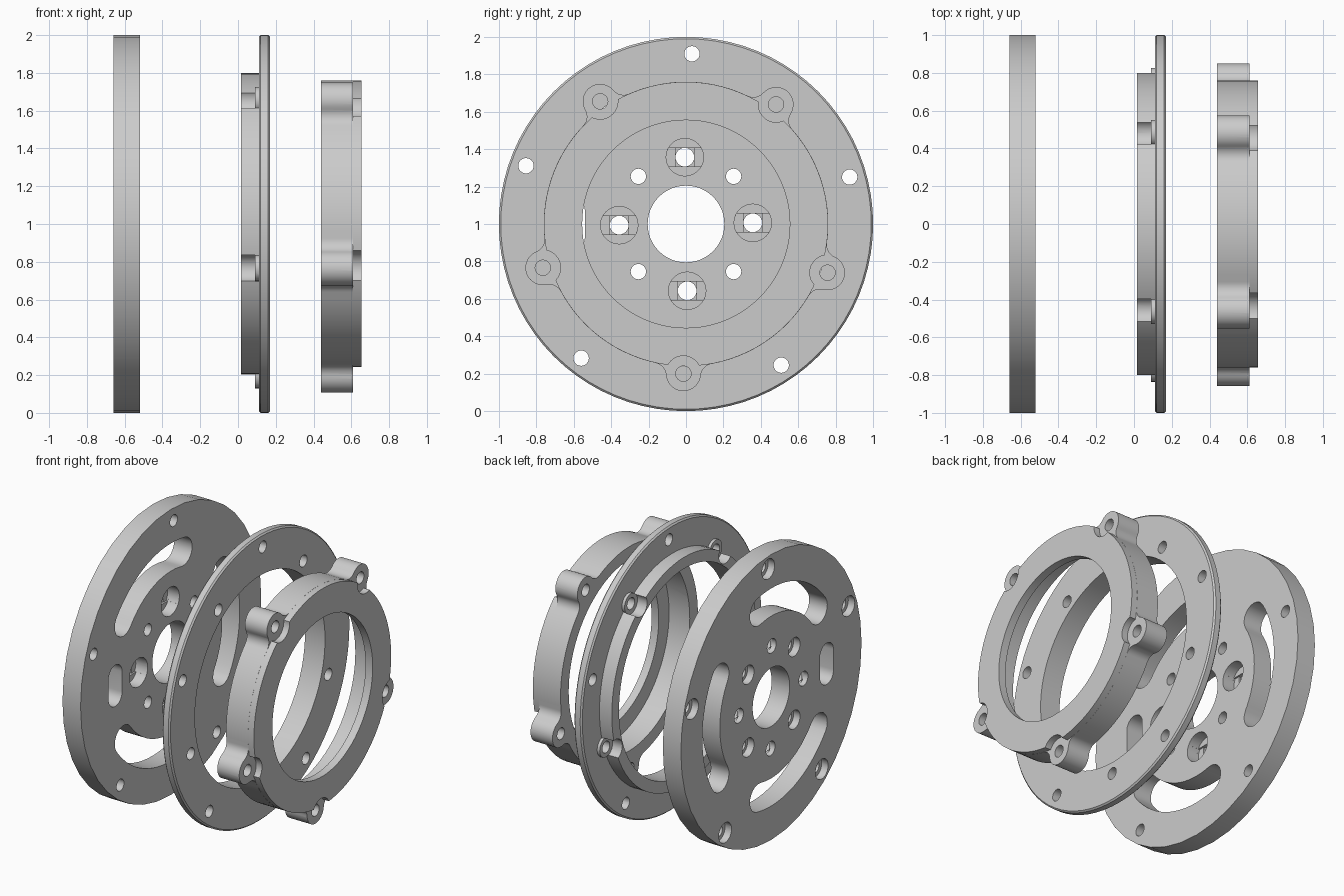
import bpy, bmesh, math
from math import cos, sin, radians, pi

if "Cube" in bpy.data.objects:
    bpy.data.objects.remove(bpy.data.objects["Cube"])

# All parts share an axis along x through z = 1; 2D points are (y, z) about it.
def circle(r, cy=0, cz=0, n=24):
    return [(cy + r * cos(2 * pi * i / n), cz + r * sin(2 * pi * i / n)) for i in range(n)]

def arc(cy, cz, r, a0, a1, n):
    return [(cy + r * cos(radians(a0 + (a1 - a0) * i / n)),
             cz + r * sin(radians(a0 + (a1 - a0) * i / n))) for i in range(n + 1)]

def polar(r, deg):
    return r * cos(radians(deg)), r * sin(radians(deg))

def finish(bm, name):
    bmesh.ops.recalc_face_normals(bm, faces=bm.faces)
    mesh = bpy.data.meshes.new(name)
    bm.to_mesh(mesh)
    bm.free()
    ob = bpy.data.objects.new(name, mesh)
    bpy.context.collection.objects.link(ob)
    return ob

def prisms(name, items):
    """One object holding several outlines extruded along x: (points, x0, x1)."""
    bm = bmesh.new()
    for pts, x0, x1 in items:
        a = [bm.verts.new((x0, y, z + 1)) for y, z in pts]
        b = [bm.verts.new((x1, y, z + 1)) for y, z in pts]
        bm.faces.new(a)
        bm.faces.new(b[::-1])
        for i in range(len(pts)):
            j = (i + 1) % len(pts)
            bm.faces.new((a[i], b[i], b[j], a[j]))
    return finish(bm, name)

def lathe(name, profile, n):
    """Closed (x, radius) profile swept about the axis."""
    bm = bmesh.new()
    rings = [[bm.verts.new((x, r * cos(2 * pi * i / n), 1 + r * sin(2 * pi * i / n)))
              for x, r in profile] for i in range(n)]
    for i in range(n):
        p, q = rings[i], rings[(i + 1) % n]
        for k in range(len(profile)):
            m = (k + 1) % len(profile)
            bm.faces.new((p[k], p[m], q[m], q[k]))
    return finish(bm, name)

def combine(ob, items, op='DIFFERENCE'):
    tool = prisms("cutter", items)
    tool.hide_render = True
    mod = ob.modifiers.new("bool", 'BOOLEAN')
    mod.object, mod.operation, mod.solver = tool, op, 'EXACT'
    bpy.context.view_layer.objects.active = ob
    bpy.ops.object.modifier_apply(modifier=mod.name)
    bpy.data.objects.remove(tool, do_unlink=True)

def smooth(ob):
    bpy.ops.object.select_all(action='DESELECT')
    ob.select_set(True)
    bpy.context.view_layer.objects.active = ob
    bpy.ops.object.shade_smooth_by_angle(angle=radians(30))

def arc_slot(r, w, a0, a1):
    e0, e1 = polar(r, a0), polar(r, a1)
    return (arc(0, 0, r + w, a0, a1, 16) + arc(*e1, w, a1, a1 + 180, 10)[1:]
            + arc(0, 0, r - w, a1, a0, 16)[1:] + arc(*e0, w, a0 + 180, a0 + 360, 10)[1:-1])

rim = [polar(0.91, 88 + 72 * i) for i in range(5)]
lugs = [53 + 72 * i for i in range(5)]
lug_pts = [polar(0.8, a) for a in lugs]
axial = [polar(0.357, 1 + 90 * i) for i in range(4)]
diagonal = [polar(0.36, 45 + 90 * i) for i in range(4)]

# Base plate: through holes, three arc slots and one short straight slot
base = prisms("base_plate", [(circle(1, n=40), -0.66, -0.52)])
short_slot = arc(-0.615, 0.07, 0.075, 0, 180, 12) + arc(-0.615, -0.07, 0.075, 180, 360, 12)
combine(base, [(p, -0.8, -0.4) for p in
               [circle(0.205, n=48), short_slot]
               + [arc_slot(0.665, 0.097, a, b) for a, b in ((78, 142), (-32, 32), (218, 282))]
               + [circle(0.041, *p) for p in rim + diagonal]
               + [circle(0.05, *p) for p in axial]])
# Stepped pockets on the front, counterbores on the back
square = [(-.05, -.05), (.05, -.05), (.05, .05), (-.05, .05)]
strip = arc(0, 0, 0.0999, -30, 30, 6) + arc(0, 0, 0.0999, 150, 210, 6)
for shape, x0 in ((square, -0.625), (strip, -0.612)):
    combine(base, [([(y + a, z + b) for y, z in shape], x0, -0.4) for a, b in axial])
combine(base, [(circle(0.1, *p, 32), -0.6, -0.4) for p in axial]
        + [(circle(0.07, *p), -0.8, -0.61) for p in rim]
        + [(circle(0.065, *p), -0.8, -0.61) for p in diagonal])
smooth(base)

# Middle flange with rear collar, screw pads and nut pockets
flange = lathe("middle_flange", [(.015, .72), (.015, .8), (.11, .8), (.11, .99), (.12, 1),
                                 (.16, 1), (.17, .99), (.17, .72)], 80)
combine(flange, [(circle(0.07, *p), 0.05, 0.15) for p in lug_pts], 'UNION')
combine(flange, [(circle(0.073, *p), -0.1, 0.09) for p in lug_pts])
combine(flange, [(circle(0.041, *p), -0.1, 0.3) for p in rim + lug_pts])
smooth(flange)

# Retaining ring outline: circle with five lugs blended by concave fillets
R, D, L, F = 0.76, 0.8, 0.093, 0.07
half = math.degrees(math.acos(((R + F) ** 2 + D * D - (L + F) ** 2) / (2 * (R + F) * D)))
f = polar(R + F, -half)
to_lug = math.degrees(math.atan2(-f[1], D - f[0]))
outline = []
for a in lugs:
    f0, f1, c = polar(R + F, a - half), polar(R + F, a + half), polar(D, a)
    outline += arc(*f0, F, a - half + 180, a + to_lug, 8)
    outline += arc(*c, L, a + to_lug - 180, a - to_lug + 180, 20)[1:]
    outline += arc(*f1, F, a - to_lug, a + half - 180, 8)[1:]
    outline += arc(0, 0, R, a + half, a + 72 - half, 18)[1:-1]
ring = prisms("retaining_ring", [(outline, 0.44, 0.61)])
combine(ring, [(circle(0.7595, n=96), 0.46, 0.655)], 'UNION')
# Bore with front lip, screw head clearance and screw holes
combine(ring, [(circle(0.555, n=80), 0.3, 0.8)])
combine(ring, [(circle(0.67, n=80), 0.3, 0.6)])
combine(ring, [(circle(0.095, *p, 32), 0.61, 0.8) for p in lug_pts])
combine(ring, [(circle(0.041, *p), 0.3, 0.8) for p in lug_pts])
smooth(ring)
